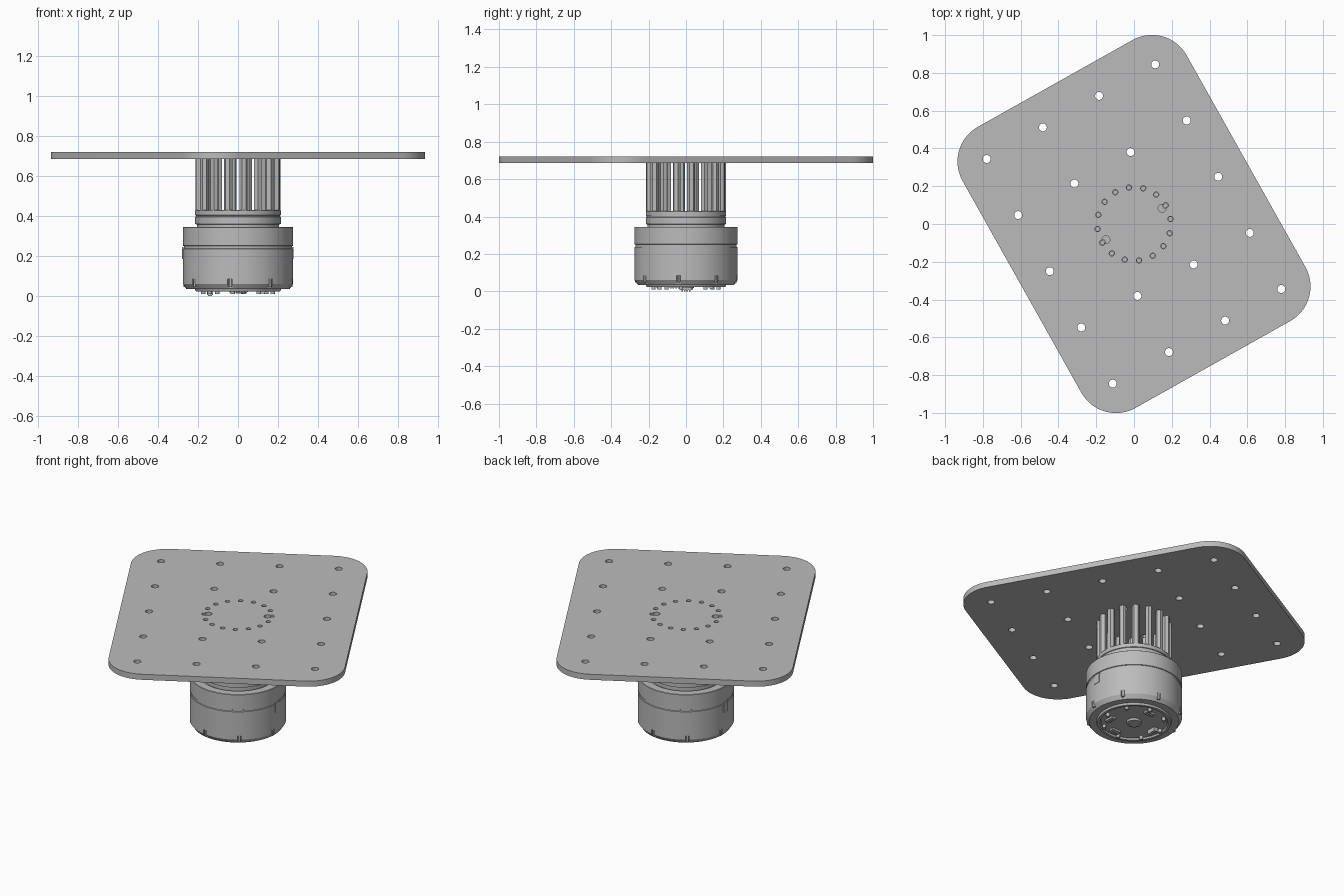
import bpy, bmesh
from math import sin, cos, pi, radians
from mathutils import Matrix, Vector

if "Cube" in bpy.data.objects:
    bpy.data.objects.remove(bpy.data.objects["Cube"], do_unlink=True)

grey = bpy.data.materials.new("metal grey")
grey.use_nodes = True
GREY = (0.5, 0.5, 0.5, 1)
grey.diffuse_color = GREY
grey.node_tree.nodes["Principled BSDF"].inputs["Base Color"].default_value = GREY


def finish(name, bm, smooth=True):
    bmesh.ops.recalc_face_normals(bm, faces=bm.faces)
    mesh = bpy.data.meshes.new(name)
    bm.to_mesh(mesh)
    bm.free()
    obj = bpy.data.objects.new(name, mesh)
    bpy.context.collection.objects.link(obj)
    mesh.materials.append(grey)
    if smooth:
        smooth_edges(obj)
    return obj


def activate(obj):
    bpy.ops.object.select_all(action='DESELECT')
    obj.select_set(True)
    bpy.context.view_layer.objects.active = obj


def smooth_edges(obj):
    activate(obj)
    bpy.ops.object.shade_smooth_by_angle(angle=radians(30))


def cylinder(bm, x, y, z0, z1, r, sides=24, turn=0):
    bmesh.ops.create_cone(bm, cap_ends=True, segments=sides, radius1=r, radius2=r, depth=z1 - z0,
                          matrix=Matrix.Translation((x, y, (z0 + z1) / 2)) @ Matrix.Rotation(turn, 4, 'Z'))


def box(bm, centre, size, turn=0):
    bmesh.ops.create_cube(bm, size=1, matrix=Matrix.Translation(centre)
                          @ Matrix.Rotation(turn, 4, 'Z') @ Matrix.Diagonal((*size, 1)))


def cut(obj, bm):
    """Subtract the cutter mesh from the object."""
    tool = finish("cutter", bm, False)
    tool.hide_render = True
    mod = obj.modifiers.new("cut", 'BOOLEAN')
    mod.operation, mod.solver, mod.object = 'DIFFERENCE', 'EXACT', tool
    activate(obj)
    bpy.ops.object.modifier_apply(modifier=mod.name)
    bpy.data.objects.remove(tool, do_unlink=True)


def lathe(name, profile, steps=96):
    """Spin a closed (radius, height) profile that starts and ends on the axis."""
    bm = bmesh.new()
    verts = [bm.verts.new((r, 0, z)) for r, z in profile]
    edges = [bm.edges.new(pair) for pair in zip(verts, verts[1:])]
    bmesh.ops.spin(bm, geom=verts + edges, cent=(0, 0, 0), axis=(0, 0, 1),
                   angle=2 * pi, steps=steps, use_merge=True)
    bmesh.ops.remove_doubles(bm, verts=bm.verts, dist=0.0005)
    return finish(name, bm)


TILT = radians(29.3)
HALF_U, HALF_V, CORNER, PITCH = 0.68, 0.853, 0.21, 0.341
PLATE_Z, PLATE_TOP = 0.685, 0.72
ring = [(0.195 * cos(a), 0.195 * sin(a), a) for a in (radians(8 + 22.5 * k) for k in range(16))]

# Mounting plate with rounded corners
bm = bmesh.new()
outline = []
for q, (su, sv) in enumerate(((1, 1), (-1, 1), (-1, -1), (1, -1))):
    for k in range(17):
        a = (q + k / 16) * pi / 2
        outline.append(bm.verts.new((su * (HALF_U - CORNER) + CORNER * cos(a),
                                     sv * (HALF_V - CORNER) + CORNER * sin(a), PLATE_Z)))
face = bm.faces.new(outline)
top = bmesh.ops.extrude_face_region(bm, geom=[face])["geom"]
bmesh.ops.translate(bm, vec=(0, 0, PLATE_TOP - PLATE_Z),
                    verts=[v for v in top if isinstance(v, bmesh.types.BMVert)])
bmesh.ops.rotate(bm, cent=(0, 0, 0), matrix=Matrix.Rotation(TILT, 3, 'Z'), verts=bm.verts)
plate = finish("mounting_plate", bm, False)

# Grid of bolt holes, then the ring of screw holes
bm = bmesh.new()
for i in range(4):
    for j in range(5):
        p = Matrix.Rotation(TILT, 3, 'Z') @ Vector(((i - 1.5) * PITCH, (j - 2) * PITCH, 0))
        cylinder(bm, p.x, p.y, PLATE_Z - 0.05, PLATE_TOP + 0.05, 0.021)
cut(plate, bm)
bm = bmesh.new()
for x, y, a in ring:
    cylinder(bm, x, y, PLATE_Z - 0.05, PLATE_TOP + 0.05, 0.014, 20)
cut(plate, bm)
smooth_edges(plate)

# Hexagonal standoffs with a bore in the top
bm = bmesh.new()
for x, y, a in ring:
    cylinder(bm, x, y, 0.425, PLATE_Z, 0.021, 6, a)
standoffs = finish("standoffs", bm, False)
bm = bmesh.new()
for x, y, a in ring:
    cylinder(bm, x, y, 0.6, PLATE_Z + 0.05, 0.011, 16)
cut(standoffs, bm)

# Output flange
lathe("output_flange", [(0, 0.33), (0.206, 0.33), (0.206, 0.357), (0.214, 0.36), (0.214, 0.396),
                        (0.21, 0.398), (0.21, 0.402), (0.214, 0.404), (0.214, 0.428),
                        (0.212, 0.43), (0.13, 0.43), (0.13, 0.42), (0, 0.42)])

# Motor housing with a seam groove, chamfered foot and a gap around the flange
housing = lathe("motor_housing", [(0, 0.032), (0.19, 0.032), (0.195, 0.022), (0.21, 0.022),
                                  (0.215, 0.034), (0.257, 0.034), (0.275, 0.06), (0.275, 0.236),
                                  (0.271, 0.238), (0.271, 0.25), (0.275, 0.252), (0.275, 0.343),
                                  (0.273, 0.345), (0.225, 0.345), (0.222, 0.335), (0, 0.335)])
slots = [radians(-8.5 + 45 * k) for k in range(8)]
bm = bmesh.new()
for a in slots:
    box(bm, (0.277 * cos(a), 0.277 * sin(a), 0.05), (0.03, 0.022, 0.07), a)
cut(housing, bm)
smooth_edges(housing)

# Screws sitting in the foot slots
bm = bmesh.new()
for a in slots:
    cylinder(bm, 0.268 * cos(a), 0.268 * sin(a), 0.046, 0.088, 0.008, 12)
finish("foot_screws", bm)

# Thin side tabs
bm = bmesh.new()
for x in (-0.276, 0.274):
    box(bm, (x, 0, 0.215), (0.006, 0.04, 0.06))
finish("side_tabs", bm, False)

# Bottom hub ring and pegs
lathe("bottom_hub", [(0, 0.022), (0.03, 0.022), (0.03, 0.018), (0.042, 0.018), (0.042, 0.036), (0, 0.036)], 40)
bm = bmesh.new()
for k in range(8):
    a = radians(-8.5 + 45 * k)
    cylinder(bm, 0.175 * cos(a), 0.175 * sin(a), 0.01, 0.035, 0.011, 16)
finish("bottom_pegs", bm)

# Connector sockets: a block with a row of pins
bm = bmesh.new()
for x, y, low in ((-0.14, 0.0, 0.0), (0.0, 0.135, 0.014), (0.02, -0.145, 0.014), (0.125, -0.06, 0.014)):
    turn = 0 if abs(x) < abs(y) else pi / 2
    box(bm, (x, y, (low + 0.04) / 2 + 0.003), (0.06, 0.03, 0.034 - low), turn)
    for k in range(4):
        d = (k - 1.5) * 0.014
        box(bm, (x + d * cos(turn), y + d * sin(turn), low + 0.009), (0.008, 0.02, 0.018), turn)
finish("connectors", bm, False)
